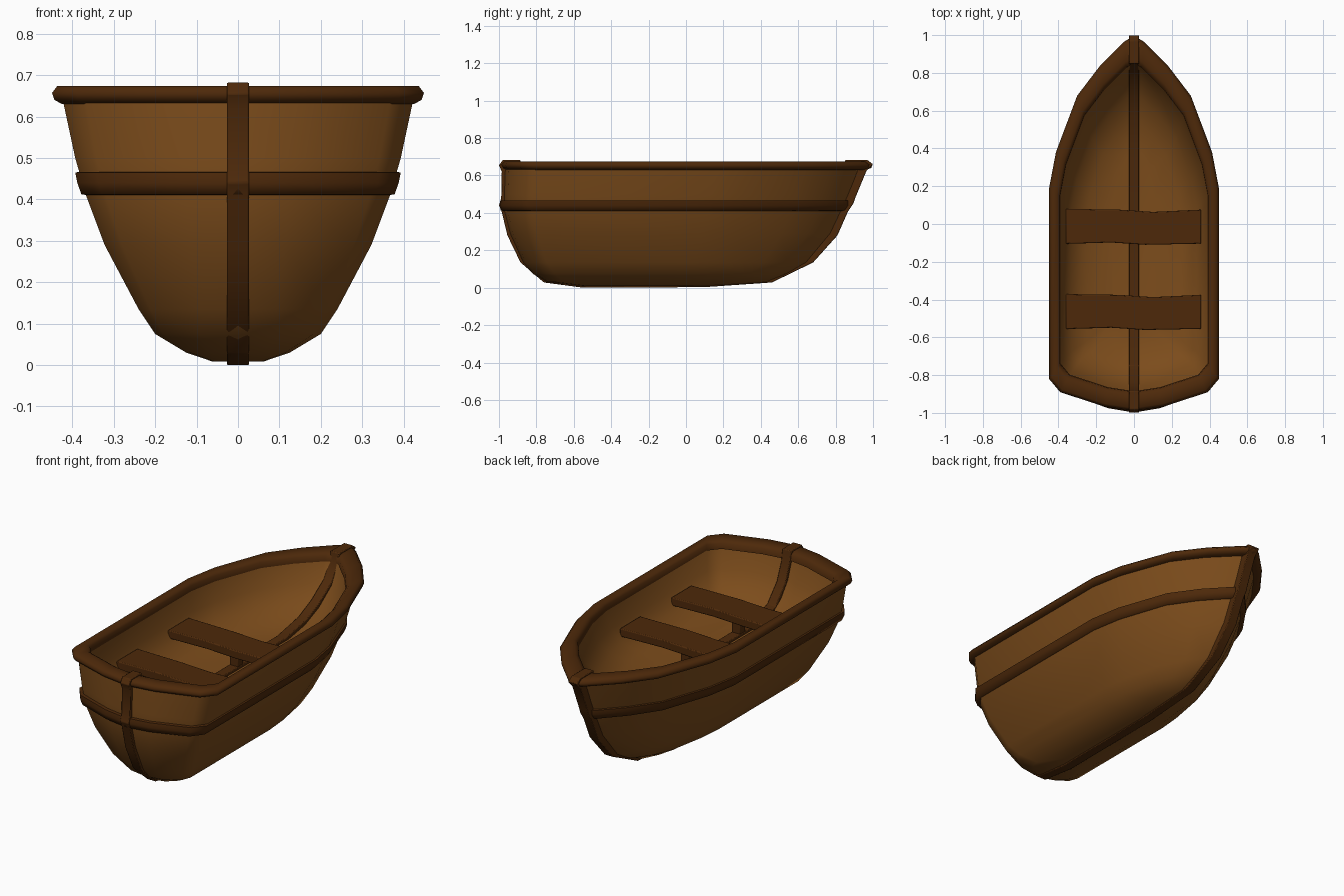
import bpy, bmesh, math


def material(name, rgb):
    m = bpy.data.materials.new(name)
    m.diffuse_color = (*rgb, 1)
    return m


HULL = material("light_wood", (0.20, 0.072, 0.011))
TRIM = material("dark_wood", (0.075, 0.022, 0.003))

# Half plan of the boat, bow to stern: (fraction of half width, fraction of length)
PLAN = [(0, 1), (0.11, 0.985), (0.40, 0.92), (0.67, 0.84), (0.92, 0.69),
        (1, 0.595), (1, 0.085), (0.87, 0.05), (0.35, 0.012), (0, 0)]
LOOP = PLAN + [(-u, t) for u, t in PLAN[-2:0:-1]]


def finish(name, bm, mat, angle=35, bevel=0):
    bmesh.ops.recalc_face_normals(bm, faces=bm.faces)
    me = bpy.data.meshes.new(name)
    bm.to_mesh(me)
    bm.free()
    ob = bpy.data.objects.new(name, me)
    bpy.context.collection.objects.link(ob)
    me.materials.append(mat)
    if bevel:
        b = ob.modifiers.new("bevel", 'BEVEL')
        b.width, b.segments = bevel, 2
    bpy.ops.object.select_all(action='DESELECT')
    ob.select_set(True)
    bpy.context.view_layer.objects.active = ob
    bpy.ops.object.shade_smooth_by_angle(angle=math.radians(angle))
    return ob


def loft(name, levels, mat, closed, angle):
    """Skin boat-shaped outlines; a level is (z, half width, bow y, stern y[, fullness])."""
    bm = bmesh.new()
    rings = []
    for z, w, b, s, *p in levels:
        k = p[0] if p else 1
        rings.append([bm.verts.new((math.copysign(abs(u) ** k, u) * w, s + t * (b - s), z))
                      for u, t in LOOP])
    n = len(LOOP)
    pairs = list(zip(rings, rings[1:]))
    if closed:
        pairs.append((rings[-1], rings[0]))
    else:
        bm.faces.new(rings[0])
        bm.faces.new(rings[-1])
    for a, b in pairs:
        for i in range(n):
            j = (i + 1) % n
            bm.faces.new((a[i], a[j], b[j], b[i]))
    return finish(name, bm, mat, angle)


def prism(name, pts, offset, mat, bevel):
    """Extrude a closed outline by an offset vector."""
    bm = bmesh.new()
    face = bm.faces.new([bm.verts.new(p) for p in pts])
    res = bmesh.ops.extrude_face_region(bm, geom=[face])
    bmesh.ops.translate(bm, vec=offset,
                        verts=[v for v in res["geom"] if isinstance(v, bmesh.types.BMVert)])
    return finish(name, bm, mat, 35, bevel)


# Hull: outer skin from the bottom up, then the shallow inner tub back down
loft("hull", [
    (0.008, 0.06, 0.10, -0.55, 0.6), (0.030, 0.125, 0.44, -0.75, 0.6),
    (0.075, 0.20, 0.55, -0.82, 0.7), (0.135, 0.24, 0.66, -0.875, 0.9),
    (0.29, 0.322, 0.79, -0.945), (0.41, 0.367, 0.845, -0.975),
    (0.50, 0.393, 0.885, -0.975), (0.64, 0.423, 0.94, -0.97),
    (0.64, 0.395, 0.86, -0.90), (0.53, 0.372, 0.80, -0.86),
    (0.45, 0.33, 0.69, -0.80), (0.40, 0.25, 0.57, -0.73),
    (0.375, 0.12, 0.45, -0.60)], HULL, False, 50)

# Rounded rim around the top edge
loft("rim", [
    (0.630, 0.425, 0.965, -0.965), (0.640, 0.443, 0.99, -0.982),
    (0.657, 0.449, 0.997, -0.99), (0.674, 0.436, 0.975, -0.975),
    (0.674, 0.405, 0.885, -0.91), (0.660, 0.392, 0.855, -0.89),
    (0.630, 0.390, 0.85, -0.885)], TRIM, True, 75)

# Rub strake half way up the side
loft("rub_strake", [
    (0.410, 0.360, 0.835, -0.965), (0.412, 0.378, 0.865, -0.99),
    (0.440, 0.388, 0.885, -0.998), (0.465, 0.393, 0.885, -0.993),
    (0.467, 0.375, 0.86, -0.965)], TRIM, True, 75)

# Keel: one strip running under the hull, up both ends and back along the floor
keel = [(0.85, 0.682), (0.97, 0.682), (1.0, 0.66), (0.965, 0.625), (0.905, 0.48),
        (0.895, 0.45), (0.865, 0.405), (0.81, 0.28), (0.68, 0.135), (0.46, 0.028),
        (0.10, 0.003), (-0.55, 0), (-0.76, 0.028), (-0.885, 0.135), (-0.955, 0.28),
        (-0.985, 0.405), (-1.0, 0.44), (-0.988, 0.48), (-0.985, 0.62), (-1.0, 0.655),
        (-0.98, 0.682), (-0.885, 0.682), (-0.875, 0.62), (-0.835, 0.52), (-0.75, 0.425),
        (-0.58, 0.39), (0.38, 0.39), (0.57, 0.425), (0.68, 0.475), (0.79, 0.55), (0.84, 0.625)]
prism("keel", [(-0.027, y, z) for y, z in keel], (0.054, 0, 0), TRIM, 0.004)

# Seats with slightly uneven edges, each on a small centre post
EDGE = [(-0.36, -0.093), (-0.12, -0.086), (0.06, -0.098), (0.355, -0.092),
        (0.355, 0.088), (0.10, 0.076), (-0.08, 0.088), (-0.36, 0.092)]
for name, cy in (("front_seat", -0.463), ("back_seat", -0.012)):
    prism(name, [(x, cy + y, 0.472) for x, y in EDGE], (0, 0, 0.045), TRIM, 0.005)
    prism(name + "_post", [(sx * 0.025, cy + sy * 0.025, 0.37) for sx, sy in
                           ((-1, -1), (1, -1), (1, 1), (-1, 1))], (0, 0, 0.11), TRIM, 0.004)
